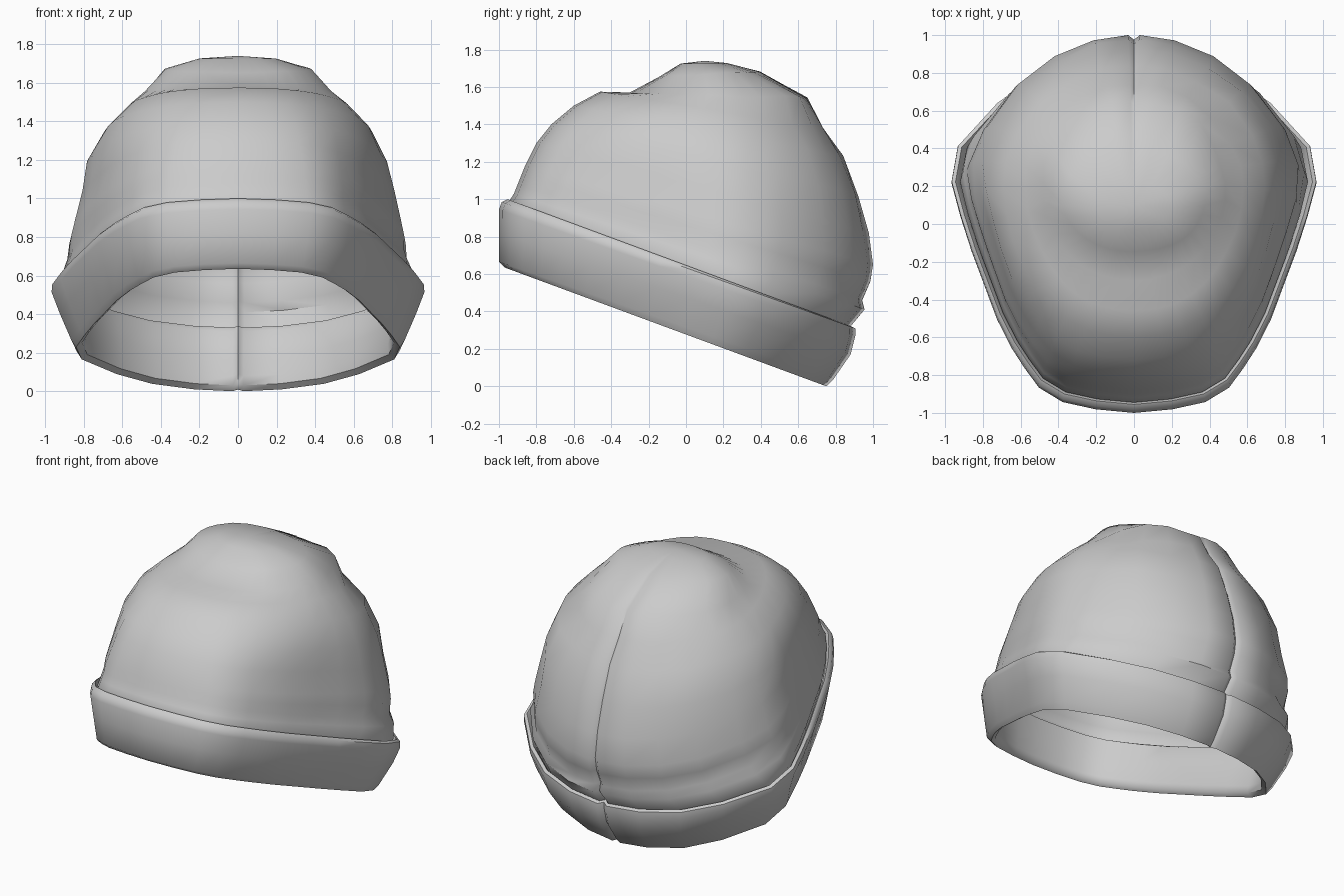
import bpy, bmesh, math
from mathutils import Vector, noise

if "Cube" in bpy.data.objects:
    bpy.data.objects.remove(bpy.data.objects["Cube"])

# Half plan outline of the hat: (width fraction, front-to-back fraction)
HALF = [(0, 0), (.21, .01), (.39, .03), (.52, .07), (.60, .125), (.67, .18), (.75, .26),
        (.82, .355), (.89, .45), (.95, .545), (1, .64), (.965, .74), (.75, .86), (.53, .94),
        (.27, .985), (.035, 1), (0, .987)]
N = 2 * len(HALF) - 2


def ring(front, back, width, front_round=0, back_round=0, wrinkle=0):
    """Tilted ring through a front and a back point in the yz plane."""
    f, b = Vector((0, *front)), Vector((0, *back))
    half = []
    for i, (x, s) in enumerate(HALF):
        r = front_round if s < .6 else back_round
        if 0 < i < len(HALF) - 2:
            x = x * (1 - r) + math.sqrt(1 - (2 * s - 1) ** 2) * r
        p = f.lerp(b, s)
        p.x = x * width
        half.append(p)
    pts = half + [Vector((-p.x, p.y, p.z)) for p in half[-2:0:-1]]
    if wrinkle:
        for p in pts:
            out = Vector((p.x, p.y - .1, .2)).normalized()
            back_amount = min(1, max(0, (p.y + .5) / .8))
            p += out * noise.noise(p * 4.5) * wrinkle * back_amount
    return pts


def loft(name, rings, apex=None):
    bm = bmesh.new()
    loops = [[bm.verts.new(p) for p in r] for r in rings]
    for a, b in zip(loops, loops[1:]):
        for i in range(N):
            j = (i + 1) % N
            bm.faces.new((a[i], a[j], b[j], b[i]))
    if apex:
        tip = bm.verts.new(apex)
        for i in range(N):
            bm.faces.new((loops[-1][i], loops[-1][(i + 1) % N], tip))
    me = bpy.data.meshes.new(name)
    bm.to_mesh(me)
    bm.free()
    ob = bpy.data.objects.new(name, me)
    bpy.context.collection.objects.link(ob)
    bpy.ops.object.select_all(action='DESELECT')
    ob.select_set(True)
    bpy.context.view_layer.objects.active = ob
    bpy.ops.object.shade_smooth_by_angle(angle=math.radians(50))
    return ob


# Knitted crown: front point, back point, half width, front / back roundness, wrinkles
crown = [
    ((-.93, .88), (.84, .22), .89, 0, 0, 0),
    ((-.945, .99), (.88, .32), .925, 0, .1, 0),
    ((-.92, 1.03), (.955, .41), .92, 0, .5, .01),
    ((-.90, 1.08), (.945, .46), .905, 0, .75, .02),
    ((-.88, 1.13), (.985, .56), .905, .05, .95, .01),
    ((-.86, 1.18), (1.0, .65), .885, .1, 1, 0),
    ((-.80, 1.30), (.975, .82), .845, .2, 1, .02),
    ((-.72, 1.40), (.93, 1.02), .805, .4, 1, .03),
    ((-.60, 1.50), (.84, 1.23), .71, .6, 1, .03),
    ((-.46, 1.575), (.74, 1.38), .59, .6, 1, .03),
    ((-.30, 1.57), (.65, 1.54), .49, .9, 1, .03),
    ((-.15, 1.655), (.40, 1.685), .38, 1, 1, .02),
    ((-.03, 1.725), (.22, 1.73), .2, 1, 1, .01),
]
loft("crown", [ring(*r) for r in crown], apex=(0, .1, 1.74))

# Folded cuff: inner band, bottom rim, outer band, rolled top edge
cuff = [
    ((-.93, .95), (.84, .33), .86),
    ((-.91, .94), (.81, .31), .84),
    ((-.92, .80), (.77, .18), .82),
    ((-.93, .68), (.735, .08), .805),
    ((-.945, .645), (.725, .03), .81),
    ((-.97, .635), (.75, 0), .84),
    ((-1.0, .665), (.79, .04), .865),
    ((-1.0, .82), (.88, .17), .925),
    ((-1.0, .945), (.905, .27), .967),
    ((-.985, .985), (.905, .31), .965),
    ((-.955, 1.0), (.885, .32), .945),
    ((-.94, .97), (.865, .29), .925),
    ((-.935, .85), (.84, .2), .895),
]
loft("folded_cuff", [ring(*r) for r in cuff])
